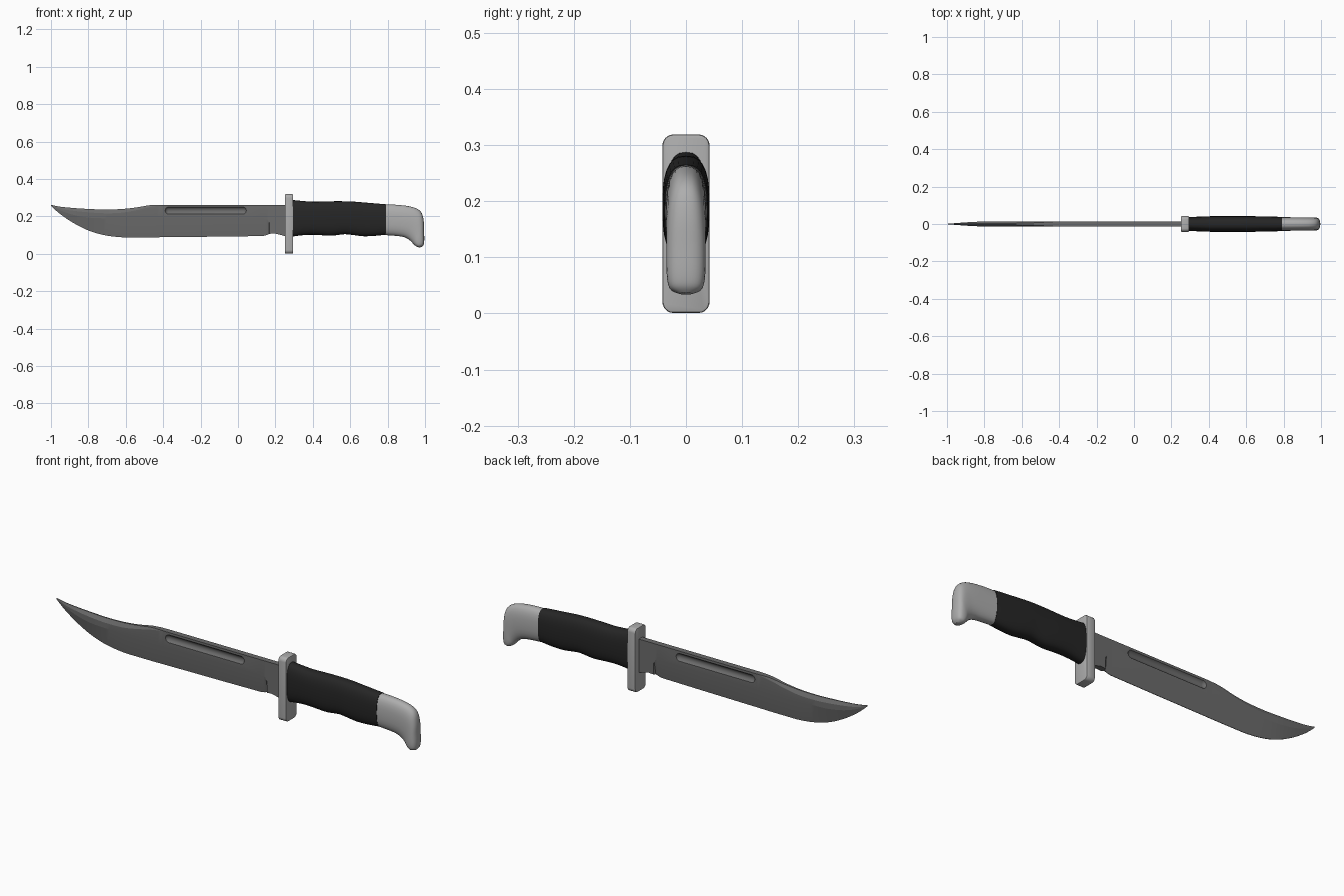
import bpy, bmesh, math
from mathutils import Matrix

if "Cube" in bpy.data.objects:
    bpy.data.objects.remove(bpy.data.objects["Cube"])


def material(name, value):
    m = bpy.data.materials.new(name)
    m.diffuse_color = (value, value, value, 1)
    m.use_nodes = True
    m.node_tree.nodes["Principled BSDF"].inputs["Base Color"].default_value = m.diffuse_color
    return m


STEEL = material("dark blade steel", 0.15)
POLISHED = material("polished metal", 0.42)
GRIP = material("black grip", 0.019)


def finish(bm, name, mat, angle=35):
    bmesh.ops.recalc_face_normals(bm, faces=bm.faces)
    me = bpy.data.meshes.new(name)
    bm.to_mesh(me)
    bm.free()
    ob = bpy.data.objects.new(name, me)
    bpy.context.collection.objects.link(ob)
    me.materials.append(mat)
    shade(ob, angle)
    return ob


def activate(ob):
    bpy.ops.object.select_all(action='DESELECT')
    ob.select_set(True)
    bpy.context.view_layer.objects.active = ob


def shade(ob, angle):
    activate(ob)
    bpy.ops.object.shade_smooth_by_angle(angle=math.radians(angle))


def loft(rings, name, mat, angle=35):
    """Skin a row of equal-length closed rings and cap both ends."""
    bm = bmesh.new()
    rows = [[bm.verts.new(p) for p in r] for r in rings]
    n = len(rows[0])
    for a, b in zip(rows, rows[1:]):
        for i in range(n):
            j = (i + 1) % n
            bm.faces.new((a[i], a[j], b[j], b[i]))
    bm.faces.new(rows[0])
    bm.faces.new(rows[-1][::-1])
    return finish(bm, name, mat, angle)


def spline(pts, steps):
    """Catmull-Rom through tuples of any size."""
    out = []
    for k in range(len(pts) - 1):
        p = [pts[max(0, min(len(pts) - 1, k + d))] for d in (-1, 0, 1, 2)]
        for s in range(steps):
            t = s / steps
            out.append(tuple(
                0.5 * (2 * b + (c - a) * t + (2 * a - 5 * b + 4 * c - d) * t * t
                       + (3 * b - a - 3 * c + d) * t ** 3)
                for a, b, c, d in zip(*p)))
    out.append(tuple(pts[-1]))
    return out


def oval_loft(stations, name, mat, steps, power, sides=28):
    """Stations are (outer x, outer z, inner x, inner z, half width)."""
    def sp(v):
        return math.copysign(abs(v) ** (2 / power), v)
    rings = []
    for ox, oz, ix, iz, w in spline(stations, steps):
        ring = []
        for i in range(sides):
            a = 2 * math.pi * i / sides
            u = (1 + sp(math.cos(a))) / 2
            ring.append((ix + (ox - ix) * u, w * sp(math.sin(a)), iz + (oz - iz) * u))
        rings.append(ring)
    return loft(rings, name, mat)


# Blade: x, spine z, swage line z, bevel line z, edge z, spine half width, half width
T = 0.014
curved = spline([
    (-1.0, .262, .260, .258, .256, .0004, .0008),
    (-.95, .252, .241, .232, .212, .001, .005),
    (-.88, .245, .230, .208, .165, .002, .010),
    (-.80, .240, .222, .194, .125, .003, .0135),
    (-.72, .237, .217, .190, .101, .003, T),
    (-.63, .239, .219, .190, .089, .004, T),
    (-.55, .247, .232, .190, .088, .006, T),
    (-.47, .260, .250, .190, .088, .010, T),
    (-.40, .262, .260, .190, .089, T, T)], 4)
straight = [(x, .262, .260, zb, ze, T, T) for x, zb, ze in (
    (-.1, .19, .092), (.13, .19, .095), (.150, .188, .099), (.160, .181, .103),
    (.165, .168, .105), (.169, .165, .107), (.195, .165, .109),
    (.225, .165, .102), (.26, .165, .092))]
rings = []
for x, zs, zw, zb, ze, ts, t in curved + straight:
    te = t if x > .167 else min(.0012, t)
    half = [(ts, zs), (t, zw), (t, zb), (te, ze)]
    rings.append([(x, y, z) for y, z in half] + [(x, -y, z) for y, z in half[::-1]])
blade = loft(rings, "blade", STEEL, 8)

# Round-ended groove on each side of the blade
for side in (-1, 1):
    bm = bmesh.new()
    bmesh.ops.create_uvsphere(bm, u_segments=32, v_segments=15, radius=.0222)
    bmesh.ops.rotate(bm, verts=bm.verts, matrix=Matrix.Rotation(math.pi / 2, 3, 'Y'))
    for v in bm.verts:
        v.co.x += math.copysign(.1975, v.co.x) - .1725
        v.co.y += side * .0245
        v.co.z += .231
    cutter = finish(bm, "groove_cutter", STEEL)
    cutter.hide_render = True
    mod = blade.modifiers.new("groove", 'BOOLEAN')
    mod.operation, mod.solver, mod.object = 'DIFFERENCE', 'EXACT', cutter
    activate(blade)
    bpy.ops.object.modifier_apply(modifier=mod.name)
    bpy.data.objects.remove(cutter)
shade(blade, 20)

# Guard: slab with rounded corners and slightly bowed ends
bm = bmesh.new()
outline = []
for cy, cz, start in ((.024, .299, 0), (-.024, .299, 90), (-.024, .021, 180), (.024, .021, 270)):
    for k in range(7):
        a = math.radians(start + 15 * k)
        outline.append((.25, cy + .018 * math.cos(a), cz + .019 * math.sin(a)))
for p in outline:
    y, z = p[1], p[2]
    bm.verts.new((p[0], y, z + (.002 if z > .16 else -.002) * (1 - abs(y) / .042)))
face = bm.faces.new(bm.verts)
ext = bmesh.ops.extrude_face_region(bm, geom=[face])
bmesh.ops.translate(bm, vec=(.045, 0, 0),
                    verts=[g for g in ext["geom"] if isinstance(g, bmesh.types.BMVert)])
rim = [e for e in bm.edges if abs(e.verts[0].co.x - e.verts[1].co.x) < 1e-5]
bmesh.ops.bevel(bm, geom=rim, offset=.004, segments=2, profile=.5, affect='EDGES')
for v in bm.verts:
    v.co.z = min(.32, max(0, v.co.z))
finish(bm, "guard", POLISHED)

# Grip with shallow finger swells
oval_loft([(x, zt, x, zb, w) for x, zt, zb, w in (
    (.29, .288, .092, .037), (.34, .283, .099, .039), (.39, .279, .102, .041),
    (.44, .279, .100, .042), (.50, .281, .097, .042), (.57, .281, .105, .042),
    (.62, .279, .100, .042), (.67, .275, .094, .041), (.73, .270, .096, .040),
    (.79, .265, .102, .038))], "grip", GRIP, 3, 2.7)

# Hooked pommel, swept round from the grip to the downward beak
oval_loft([
    (.788, .264, .788, .100, .0365), (.85, .262, .845, .096, .036),
    (.91, .255, .885, .090, .0355), (.955, .242, .908, .080, .035),
    (.982, .218, .922, .069, .035), (.993, .175, .932, .059, .035),
    (.995, .120, .940, .050, .035), (.996, .075, .948, .043, .033),
    (.993, .050, .958, .037, .027), (.984, .037, .969, .034, .012)],
    "pommel", POLISHED, 4, 2.5)
